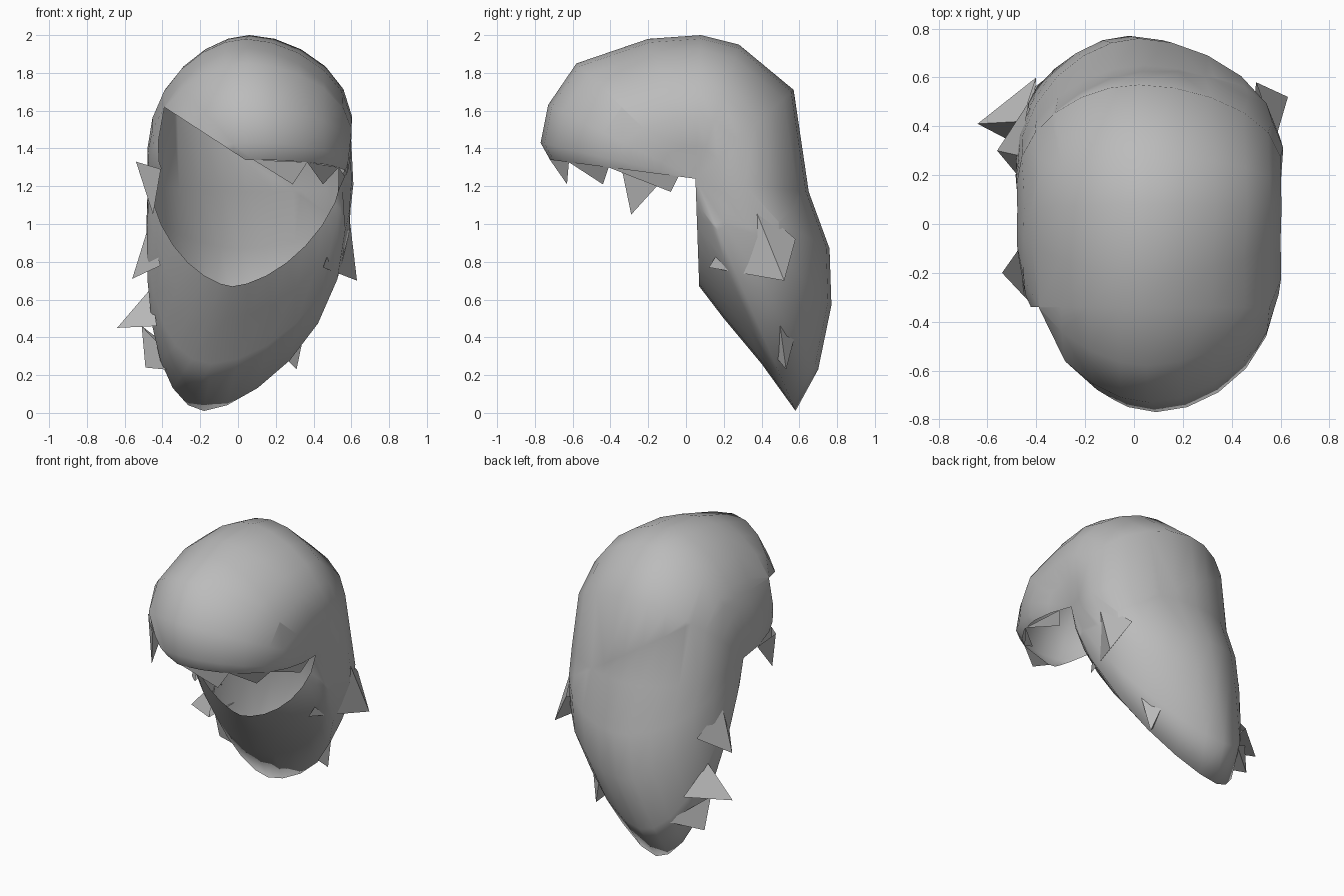
import bpy, bmesh
from math import sin, cos, acos, pi, copysign
from mathutils import Vector

cube = bpy.data.objects.get("Cube")
if cube:
    bpy.data.objects.remove(cube)

grey = bpy.data.materials.new("hair_grey")
grey.use_nodes = True
colour = (0.5, 0.5, 0.5, 1)
grey.diffuse_color = colour
grey.node_tree.nodes["Principled BSDF"].inputs["Base Color"].default_value = colour

TEMPLE = Vector((0, 0.05, 1.24))   # arcs fan out from the temples
WIDTH_LEFT, WIDTH_RIGHT = 0.55, 0.47
COLUMNS = 14


def finish(bm, name):
    mesh = bpy.data.meshes.new(name)
    bm.to_mesh(mesh)
    bm.free()
    mesh.materials.append(grey)
    obj = bpy.data.objects.new(name, mesh)
    bpy.context.collection.objects.link(obj)
    return obj


def arc_point(station, phi):
    """Point on an arc running over the head from temple to temple."""
    y, z, shift, bulge, power = station
    s, reach = abs(sin(phi)), cos(phi)
    left = phi > 0
    spread = s ** power * (1 + (bulge if left else bulge * 0.45) * abs(sin(2 * phi)))
    x = spread * (WIDTH_LEFT if left else -WIDTH_RIGHT) + shift * reach ** 2
    return TEMPLE.lerp(Vector((0, y, z)), reach) + Vector((x, 0, 0))


# Centre line from the fringe over the crown, down the back and under to the nape:
# y, z, sideways shift, side bulge, pointedness
stations = [
    (-.72, 1.34, .08, .15, 1), (-.77, 1.43, .09, .18, 1), (-.73, 1.63, .06, .22, 1),
    (-.58, 1.85, .05, .25, 1), (-.20, 1.98, .04, .25, 1), (.08, 2.00, .06, .25, 1),
    (.28, 1.95, .05, .25, 1), (.57, 1.71, .02, .25, .95), (.65, 1.17, .04, .27, .95),
    (.76, .87, .02, .25, 1), (.77, .57, -.02, .25, 1), (.70, .23, -.14, .22, 1.05),
    (.58, .01, -.18, .18, 1.1), (.40, .26, -.14, .15, 1), (.20, .50, -.06, .05, 1.1),
    (.07, .67, -.03, -.08, 1.3),
]
bm = bmesh.new()
rows = [[bm.verts.new(arc_point(s, pi * (c / COLUMNS - 0.5))) for c in range(COLUMNS + 1)]
        for s in stations]
for low, high in zip(rows, rows[1:]):
    for c in range(COLUMNS):
        bm.faces.new((low[c], low[c + 1], high[c + 1], high[c]))
bmesh.ops.remove_doubles(bm, verts=bm.verts, dist=0.001)

# Trim the fringe along a slant that rises to the parting
part_y = -0.34
slant_point, slant_normal = Vector((0, 0, 1.365)), Vector((0.65, 0, 1)).normalized()
for point, normal in ((slant_point, slant_normal), (Vector((0, part_y, 0)), Vector((0, 1, 0)))):
    bmesh.ops.bisect_plane(bm, geom=bm.verts[:] + bm.edges[:] + bm.faces[:],
                           plane_co=point, plane_no=normal)
cut = []
for f in bm.faces:
    c = f.calc_center_median()
    if c.y < part_y and (c - slant_point).dot(slant_normal) < 0:
        cut.append(f)
bmesh.ops.delete(bm, geom=cut, context='FACES')
hair = finish(bm, "hair_shell")
hair.data.shade_smooth()


def lock(name, a, b, tip, top=None):
    """Pointed lock on base a-b; a top point makes it flare out of the hair."""
    bm = bmesh.new()
    va, vb, vt = (bm.verts.new(p) for p in (a, b, tip))
    if top:
        vc = bm.verts.new(top)
        bm.faces.new((va, vt, vc))
        bm.faces.new((vc, vt, vb))
        bm.faces.new((vb, vt, va))
        bmesh.ops.recalc_face_normals(bm, faces=bm.faces)
    else:
        bm.faces.new((va, vb, vt))
    finish(bm, name)


def hem(y, side=1):
    """Point on the lower side edge of the cap at depth y."""
    reach = (y - TEMPLE.y) / (stations[0][0] - TEMPLE.y)
    return arc_point(stations[0], copysign(acos(reach), side))


# Saw-toothed fringe ends
lock("fringe_tooth_front", hem(-.62), hem(-.72), (.29, -.63, 1.21))
lock("fringe_tooth_middle", hem(-.41), hem(-.62), (.45, -.44, 1.21))
lock("fringe_tooth_side", hem(-.04), hem(-.41), (.53, -.08, 1.17))
lock("right_temple_lock", hem(-.34, -1), hem(-.10, -1), (-.45, -.29, 1.05), (-.54, -.20, 1.33))

# Stray locks flaring from the back hair
lock("left_side_lock", (.45, .12, .77), (.50, .58, .92), (.63, .52, .70), (.58, .35, 1.12))
lock("right_side_lock", (-.41, .12, .78), (-.43, .50, .85), (-.56, .30, .71), (-.47, .28, 1.0))
lock("right_lower_lock", (-.43, .30, .46), (-.40, .60, .48), (-.64, .41, .45), (-.46, .42, .66))
lock("right_end_lock", (-.28, .46, .22), (-.30, .64, .30), (-.49, .50, .24), (-.51, .46, .46))
lock("left_end_lock", (.20, .44, .34), (.25, .58, .42), (.31, .53, .23), (.37, .49, .52))
